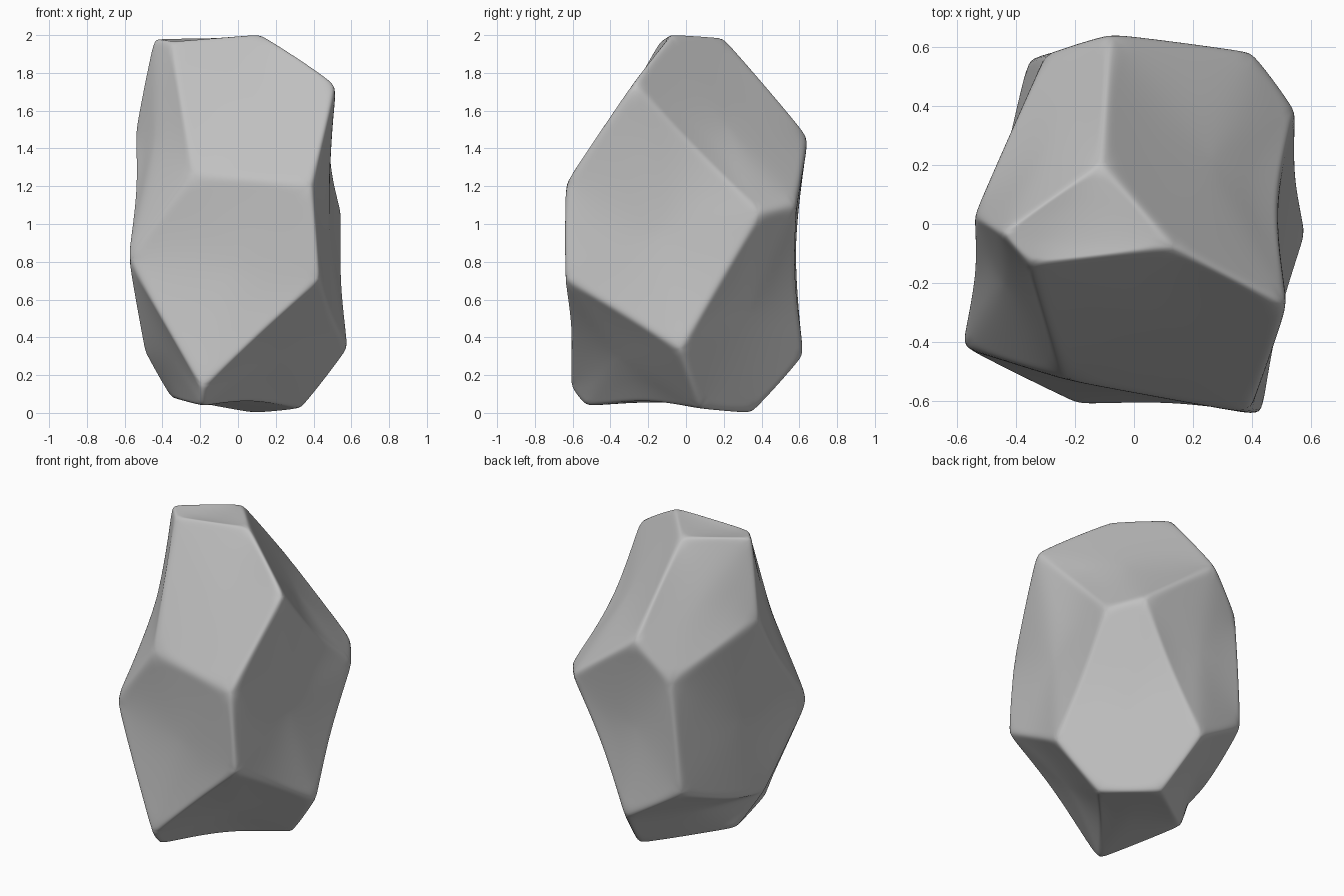
import bpy, bmesh

cube = bpy.data.objects.get("Cube")
if cube:
    bpy.data.objects.remove(cube, do_unlink=True)

# Stone colour
stone = bpy.data.materials.new("grey_stone")
stone.use_nodes = True
colour = (0.53, 0.53, 0.53, 1)
stone.diffuse_color = colour
bsdf = stone.node_tree.nodes["Principled BSDF"]
bsdf.inputs["Base Color"].default_value = colour
bsdf.inputs["Roughness"].default_value = 0.9

# Corners of the boulder
corners = {
    "top_left": (-.45, -.03, 1.98), "top_back": (-.11, .21, 1.985),
    "top_right": (.14, -.08, 2.005), "top_front": (-.355, -.14, 1.965),
    "shoulder": (.525, -.28, 1.75), "brow_right": (.395, -.645, 1.21),
    "brow_left": (-.24, -.53, 1.265), "cheek_left": (-.585, -.42, .82),
    "cheek_right": (.435, -.645, .71), "chin": (-.19, -.615, .13),
    "hip_right": (.585, -.03, .33), "side_right": (.55, .395, 1.06),
    "back_right": (.41, .585, 1.1), "back_top": (-.08, .65, 1.47),
    "side_left": (-.545, .03, 1.5), "back_left": (-.3, .58, 1.23),
    "low_left": (-.36, .56, .51), "low_back": (0, .625, .29),
    "hip_left": (-.495, -.1, .32), "foot_left": (-.36, 0, .08),
    "foot_back": (.09, .36, -.005), "foot_right": (.345, .08, .02),
    "foot_front": (-.19, -.54, .035),
    # Points where a ridge bends
    "side_dent": (.465, .07, 1.37), "flank_dent": (.54, .17, .68),
    "thigh": (.485, -.32, .52), "jaw": (.13, -.6, .44),
    "instep": (.07, -.22, .08), "back_dent": (.2, .565, .7),
    "left_dent": (-.53, -.16, 1.18), "left_heel": (-.46, .13, .34),
}

# Facets, each named by its corners
facets = [
    "top_front top_right top_back top_left",
    "brow_left brow_right shoulder top_right top_front",
    "cheek_left chin jaw cheek_right brow_right brow_left",
    "cheek_right thigh hip_right flank_dent side_right side_dent shoulder brow_right",
    "top_right shoulder side_dent side_right back_right back_top top_back",
    "top_back back_top back_left side_left top_left",
    "side_left left_dent cheek_left brow_left top_front top_left",
    "side_left back_left low_left left_heel hip_left cheek_left left_dent",
    "back_top back_right back_dent low_back low_left back_left",
    "back_right side_right flank_dent hip_right foot_right foot_back low_back back_dent",
    "low_left low_back foot_back foot_left hip_left left_heel",
    "foot_left foot_back foot_right instep foot_front",
    "cheek_left hip_left foot_left foot_front chin",
    "cheek_right jaw chin foot_front instep foot_right hip_right thigh",
]

bm = bmesh.new()
verts = {name: bm.verts.new(co) for name, co in corners.items()}
for facet in facets:
    bm.faces.new([verts[name] for name in facet.split()])
bmesh.ops.recalc_face_normals(bm, faces=bm.faces)

# Partly creased edges give worn, rounded ridges
edge_crease = bm.edges.layers.float.new("crease_edge")
ridges = set(bm.edges)

# Facets are slightly hollow between the ridges
bmesh.ops.poke(bm, faces=bm.faces[:], offset=-0.02, center_mode='MEAN')
for edge in bm.edges:
    edge[edge_crease] = 0.55 if edge in ridges else 0
for face in bm.faces:
    face.smooth = True

mesh = bpy.data.meshes.new("boulder")
bm.to_mesh(mesh)
bm.free()
mesh.materials.append(stone)
boulder = bpy.data.objects.new("boulder", mesh)
bpy.context.collection.objects.link(boulder)

wear = boulder.modifiers.new("worn_edges", "SUBSURF")
wear.levels = wear.render_levels = 5
